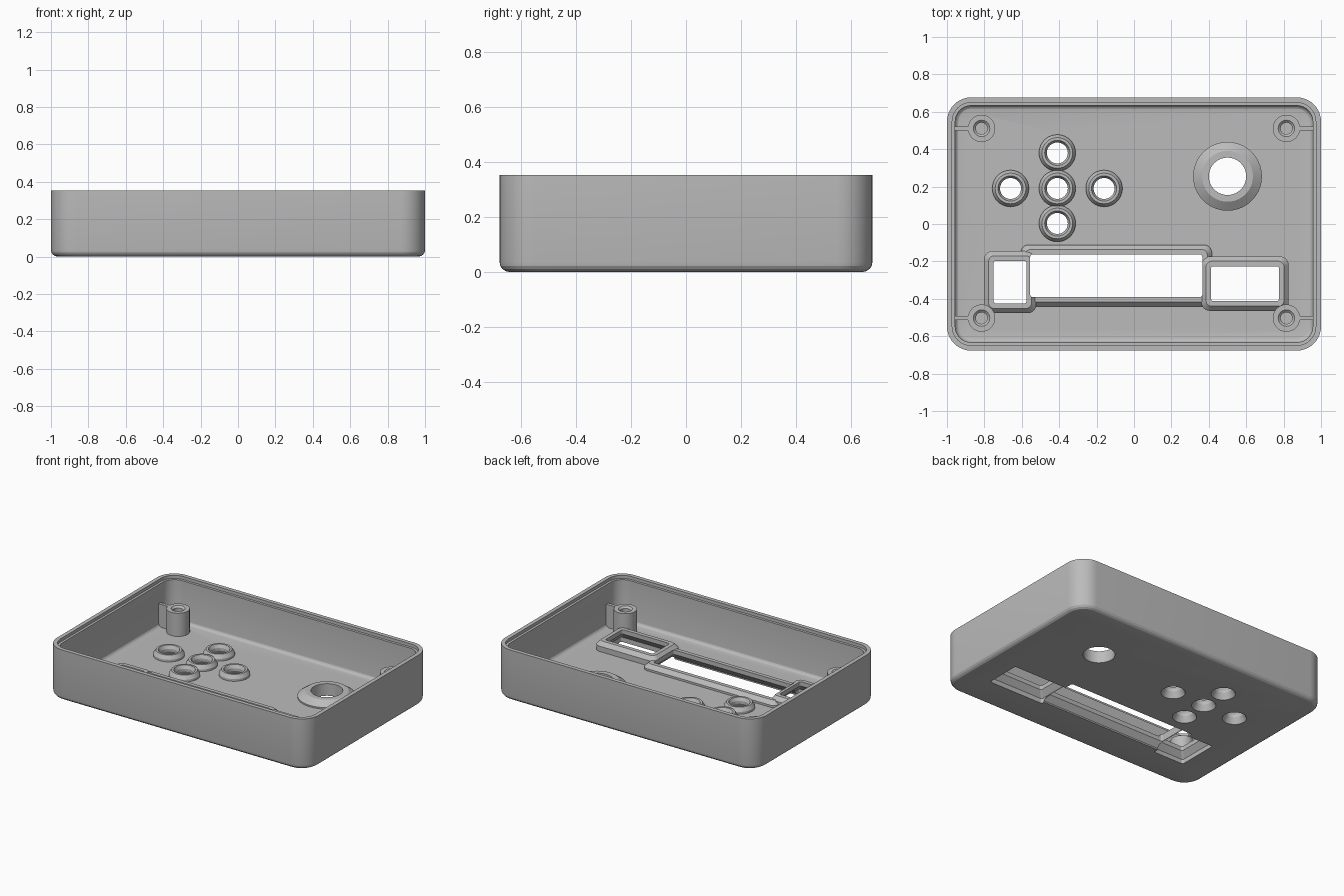
import bpy, bmesh, math

if "Cube" in bpy.data.objects:
    bpy.data.objects.remove(bpy.data.objects["Cube"])

grey = bpy.data.materials.new("plain grey")
grey.diffuse_color = (0.5, 0.5, 0.5, 1)
grey.use_nodes = True
grey.node_tree.nodes["Principled BSDF"].inputs["Base Color"].default_value = grey.diffuse_color


def loft(name, sections, x=0.0, y=0.0, n=10):
    """Closed solid from stacked rounded rectangles (half x, half y, radius, z)."""
    bm = bmesh.new()
    rings = []
    for hx, hy, r, z in sections:
        ring, seen = [], []
        for k, (sx, sy) in enumerate(((1, 1), (-1, 1), (-1, -1), (1, -1))):
            for i in range(n + 1):
                a = math.pi / 2 * (k + i / n)
                p = (x + sx * (hx - r) + r * math.cos(a),
                     y + sy * (hy - r) + r * math.sin(a), z)
                # full circles share their quarter points
                if hx - r < 1e-6 and hy - r < 1e-6 and i == n:
                    continue
                ring.append(bm.verts.new(p))
        rings.append(ring)
    m = len(rings[0])
    for a, b in zip(rings, rings[1:]):
        for i in range(m):
            j = (i + 1) % m
            bm.faces.new((a[i], a[j], b[j], b[i]))
    bm.faces.new(rings[0][::-1])
    bm.faces.new(rings[-1])
    bmesh.ops.recalc_face_normals(bm, faces=bm.faces)
    me = bpy.data.meshes.new(name)
    bm.to_mesh(me)
    bm.free()
    me.materials.append(grey)
    ob = bpy.data.objects.new(name, me)
    bpy.context.collection.objects.link(ob)
    return ob


def tube(name, x, y, profile):
    """Round solid from (radius, z) pairs."""
    return loft(name, [(r, r, r, z) for r, z in profile], x, y)


def combine(target, tool, op):
    mod = target.modifiers.new(tool.name, 'BOOLEAN')
    mod.operation, mod.object, mod.solver = op, tool, 'EXACT'
    bpy.context.view_layer.objects.active = target
    bpy.ops.object.modifier_apply(modifier=mod.name)
    bpy.data.objects.remove(tool, do_unlink=True)


HX, HY, R, H, FLOOR = 1.0, 0.677, 0.13, 0.352, 0.04


def inset(d, z):
    return (HX - d, HY - d, R - d, z)


def fillet(edge, rad, z0, steps=4):
    """Sections rounding the lower edge of the case."""
    out = []
    for i in range(steps + 1):
        a = math.pi / 2 * i / steps
        out.append(inset(edge + rad * (1 - math.sin(a)), z0 + rad * (1 - math.cos(a))))
    return out


# Tray: outer body, hollow with rounded floor edge, stepped rim
case = loft("enclosure_tray", fillet(0, 0.036, 0) + [inset(0, H)])
cavity = loft("cavity", fillet(0.044, 0.026, FLOOR) + [inset(0.044, H - 0.022),
              inset(0.028, H - 0.0215), inset(0.028, H + 0.05)])
combine(case, cavity, 'DIFFERENCE')

holes = []

# Screw posts with ribs to the side walls
for sx in (-1, 1):
    for y in (-0.503, 0.511):
        x = 0.815 * sx
        combine(case, loft("rib", [(0.06, 0.011, 0.001, 0.02), (0.06, 0.011, 0.001, 0.199)],
                           0.915 * sx, y, 1), 'UNION')
        combine(case, tube("post", x, y, [(0.073, 0.021), (0.073, 0.2)]), 'UNION')
        holes.append(tube("screw_hole", x, y, [(0.031, 0.07), (0.031, 0.188), (0.045, 0.201),
                                               (0.045, 0.25)]))

# Button collars in a cross, countersunk underneath
for x, y in ((-0.41, 0.19), (-0.41, 0.38), (-0.41, 0.003), (-0.66, 0.19), (-0.16, 0.19)):
    combine(case, tube("button_collar", x, y, [(0.098, 0.022), (0.098, 0.055), (0.082, 0.08)]),
            'UNION')
    holes.append(tube("button_hole", x, y, [(0.076, -0.02), (0.076, 0.0), (0.056, 0.04),
                                            (0.056, 0.058), (0.068, 0.081), (0.068, 0.15)]))

# Large round collar
combine(case, tube("dial_collar", 0.5, 0.255, [(0.184, 0.023), (0.184, 0.05), (0.136, 0.083)]),
        'UNION')
holes.append(tube("dial_hole", 0.5, 0.255, [(0.1, -0.02), (0.1, 0.15)]))

# Window frames: x range, y range, frame height
windows = (
    ("display", -0.555, 0.365, -0.39, -0.163, 0.08),
    ("switch", -0.75, -0.575, -0.425, -0.197, 0.1),
    ("socket", 0.412, 0.775, -0.412, -0.226, 0.103),
)
for k, (name, x0, x1, y0, y1, top) in enumerate(windows):
    cx, cy, hx, hy = (x0 + x1) / 2, (y0 + y1) / 2, (x1 - x0) / 2, (y1 - y0) / 2

    def grow(d, r, z):
        return (hx + d, hy + d, r, z)
    combine(case, loft(name + "_frame", [grow(0.052, 0.045, 0.024 + k * 0.001),
                                         grow(0.052, 0.045, top - 0.026),
                                         grow(0.027, 0.03, top)], cx, cy), 'UNION')
    holes.append(loft(name + "_opening", [grow(0.03, 0.012, -0.02), grow(0.03, 0.012, 0.0),
                                          grow(0.03, 0.012, top - 0.07),
                                          grow(0.0, 0.012, top - 0.03),
                                          grow(0.0, 0.012, top + 0.1)], cx, cy))

# Cut every opening last so frames never block them
for h in holes:
    combine(case, h, 'DIFFERENCE')

bpy.ops.object.select_all(action='DESELECT')
case.select_set(True)
bpy.context.view_layer.objects.active = case
bpy.ops.object.shade_smooth_by_angle(angle=math.radians(15))
